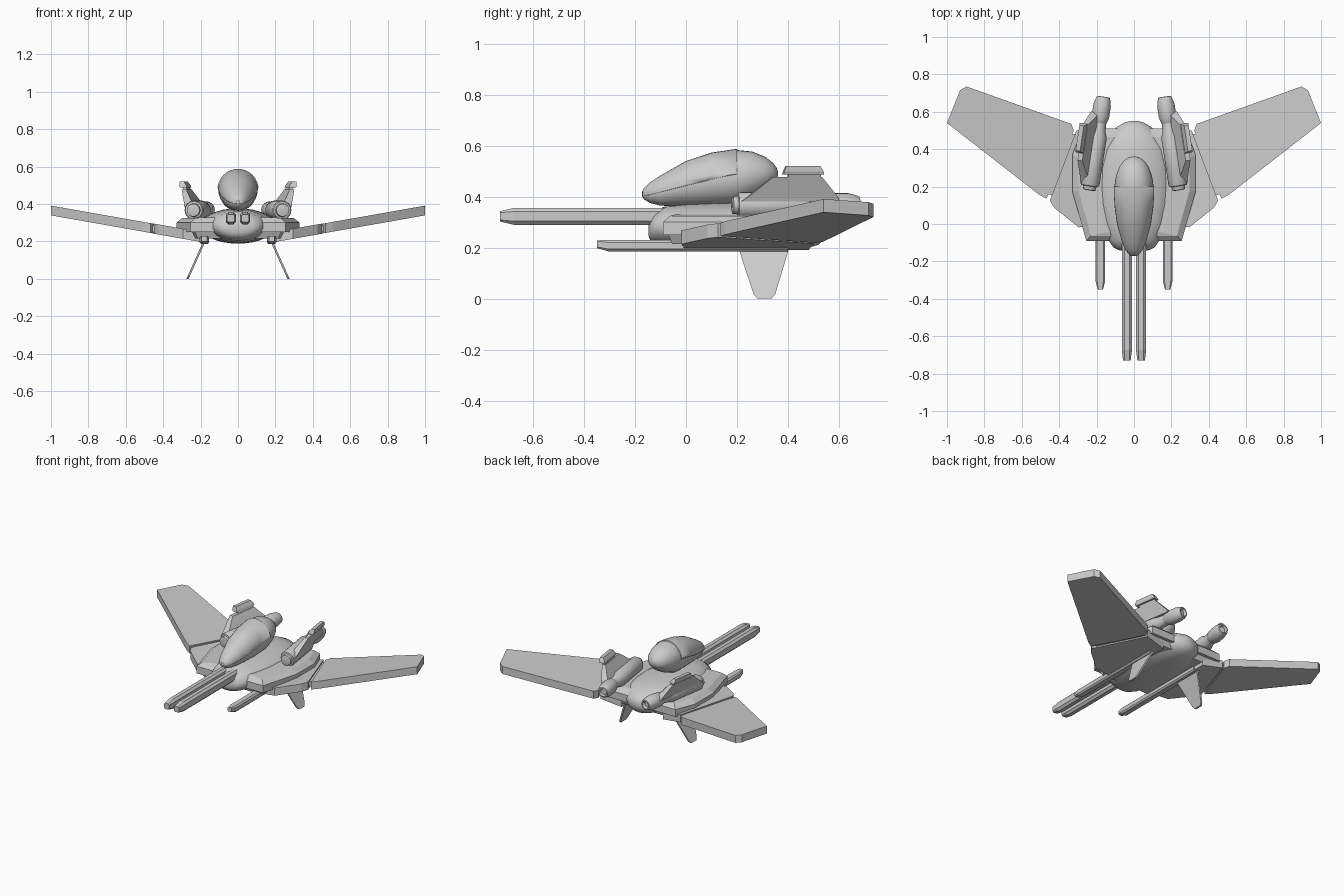
import bpy, bmesh, math
from mathutils import Vector, Matrix

if "Cube" in bpy.data.objects:
    bpy.data.objects.remove(bpy.data.objects["Cube"])


def rings(name, loops, mirror=False, smooth=False, closed_ends=True, matrix=None):
    """Join equal-length point loops into a skin, capped at both ends."""
    bm = bmesh.new()
    vs = [[bm.verts.new(p) for p in loop] for loop in loops]
    n = len(vs[0])
    for a, b in zip(vs, vs[1:]):
        for i in range(n):
            bm.faces.new((a[i], a[(i + 1) % n], b[(i + 1) % n], b[i]))
    if closed_ends:
        bm.faces.new(vs[0])
        bm.faces.new(vs[-1])
    bmesh.ops.recalc_face_normals(bm, faces=bm.faces[:])
    if matrix:
        bm.transform(matrix)
    me = bpy.data.meshes.new(name)
    bm.to_mesh(me)
    bm.free()
    ob = bpy.data.objects.new(name, me)
    bpy.context.collection.objects.link(ob)
    if smooth:
        bpy.context.view_layer.objects.active = ob
        ob.select_set(True)
        bpy.ops.object.shade_smooth_by_angle(angle=math.radians(35))
        ob.select_set(False)
    if mirror:
        ob.modifiers.new("mirror", 'MIRROR').use_mirror_merge = False
    return ob


def oval(y, hw, top, bot, n=32, grow=0.0):
    c, h = (top + bot) / 2, (top - bot) / 2
    return [((hw + grow) * math.cos(2 * math.pi * i / n), y,
             c + (h + grow) * math.sin(2 * math.pi * i / n)) for i in range(n)]


def box_loop(x, y, z, hw, hh, c):
    pts = [(hw, hh - c), (hw - c, hh), (c - hw, hh), (-hw, hh - c),
           (-hw, c - hh), (c - hw, -hh), (hw - c, -hh), (hw, c - hh)]
    return [(x + a, y, z + b) for a, b in pts]


# Rounded hull
hull = [(-.147, .04, .29, .245), (-.14, .08, .31, .23), (-.125, .11, .337, .215),
        (-.09, .135, .36, .205), (0, .17, .37, .195), (.1, .192, .375, .19),
        (.2, .2, .377, .188), (.3, .195, .377, .188), (.4, .172, .37, .19),
        (.47, .138, .355, .197), (.52, .09, .33, .212), (.543, .05, .31, .235),
        (.552, .012, .285, .26)]
rings("hull", [oval(*s) for s in hull], smooth=True)

# Cockpit pod
pod = [(-.172, .006, .415, .403), (-.165, .02, .428, .39), (-.14, .04, .452, .375),
       (-.1, .058, .478, .365), (0, .086, .535, .362), (.1, .1, .568, .362),
       (.2, .105, .583, .368), (.26, .096, .577, .392), (.31, .076, .557, .42),
       (.34, .053, .534, .445), (.355, .03, .515, .465), (.361, .008, .498, .482)]
rings("cockpit_pod", [oval(*s) for s in pod], smooth=True)

# Canopy shell: slightly larger pod front, cut along the sill and rear frame
canopy = rings("canopy", [oval(*s, grow=.005) for s in pod[:8]], smooth=True,
               closed_ends=False)
bm = bmesh.new()
bm.from_mesh(canopy.data)
for co, no in (((0, .2, 0), (0, 1, 0)), ((0, -.172, .4), (0, .25, -1))):
    bmesh.ops.bisect_plane(bm, geom=bm.verts[:] + bm.edges[:] + bm.faces[:],
                           plane_co=co, plane_no=no, clear_outer=True)
bm.to_mesh(canopy.data)
bm.free()
sol = canopy.modifiers.new("thickness", 'SOLIDIFY')
sol.thickness, sol.offset = .008, -1

# Armour deck around the hull
half = [(.255, -.09), (.33, .175), (.33, .37), (.275, .51)]
plan = half + [(-x, y) for x, y in reversed(half)]


def deck_loop(z, sx, sy):
    return [(x * sx, .21 + (y - .21) * sy, z) for x, y in plan]


rings("deck", [deck_loop(*s) for s in ((.215, .84, .88), (.25, .9, .93), (.25, 1, 1),
                                       (.3, 1, 1), (.325, .9, .91), (.33, .6, .85))])


# Wings with dihedral, split at a hinge
def wing_panel(name, pts, t):
    mid = lambda x: .365 - .176 * (1 - x)
    rings(name, [[(x, y, mid(x) + s * t / 2) for x, y in pts] for s in (-1, 1)], mirror=True)


wing_panel("wing_outer", [(1, .54), (.93, .715), (.895, .735), (.335, .535), (.322, .5),
                          (.468, .135), (.505, .155)], .052)
wing_panel("wing_inner", [(.308, .5), (.45, .125), (.425, .085), (.295, -.018),
                          (.16, 0), (.16, .48)], .054)
wing_panel("wing_hinge", [(.35, .48), (.49, .17), (.43, .15), (.29, .48)], .036)

# Long twin nose guns
rings("nose_gun", [box_loop(.038, y, .323, *s) for y, s in (
    (-.73, (.02, .02, .006)), (-.675, (.027, .033, .014)), (.05, (.027, .033, .014)))],
    mirror=True)

# Lower guns running under the hull
rings("lower_gun", [box_loop(.18, y, z, *s) for y, z, s in (
    (-.35, .214, (.014, .015, .004)), (-.305, .208, (.026, .022, .009)),
    (.4, .208, (.026, .022, .009)))], mirror=True)

# Ventral fins, splayed outwards
fin = [(.205, .2), (.265, .018), (.28, 0), (.335, 0), (.35, .018), (.405, .2)]
rings("ventral_fin", [[(.27 - .45 * z + d, y, z) for y, z in fin] for d in (-.006, .006)],
      mirror=True)

# Engine pods, toed in towards the tail
toe = Matrix.Translation((.24, .18, .367)) @ Matrix.Rotation(math.radians(8.7), 4, 'Z')


def turned(name, prof):
    rings(name, [oval(y, r, r, -r, 24) for y, r in prof], mirror=True, smooth=True, matrix=toe)


turned("engine_body", [(0, .022), (.003, .034), (.022, .036), (.024, .046), (.034, .051),
                       (.29, .051), (.32, .04), (.37, .036)])
turned("engine_nozzle", [(.35, .03), (.372, .04), (.4, .047), (.46, .047), (.49, .04),
                         (.505, .034), (.507, .026), (.49, .02)])


# Upper fins on the engines with a raised cap
def slab(name, loops):
    rings(name, [[(x, y, z) for x, y in ((x0, y0), (x1, y0), (x1, y1), (x0, y1))]
                 for x0, x1, y0, y1, z in loops], mirror=True, matrix=toe)


slab("engine_fin", [(-.005, .052, .03, .42, .015), (.012, .058, .06, .41, .035),
                    (.06, .085, .15, .345, .11)])
slab("fin_mount", [(.062, .083, .21, .34, .105), (.07, .09, .21, .34, .125)])
slab("fin_cap", [(.062, .1, .19, .35, .12), (.066, .104, .192, .348, .132),
                 (.08, .104, .2, .336, .153)])
